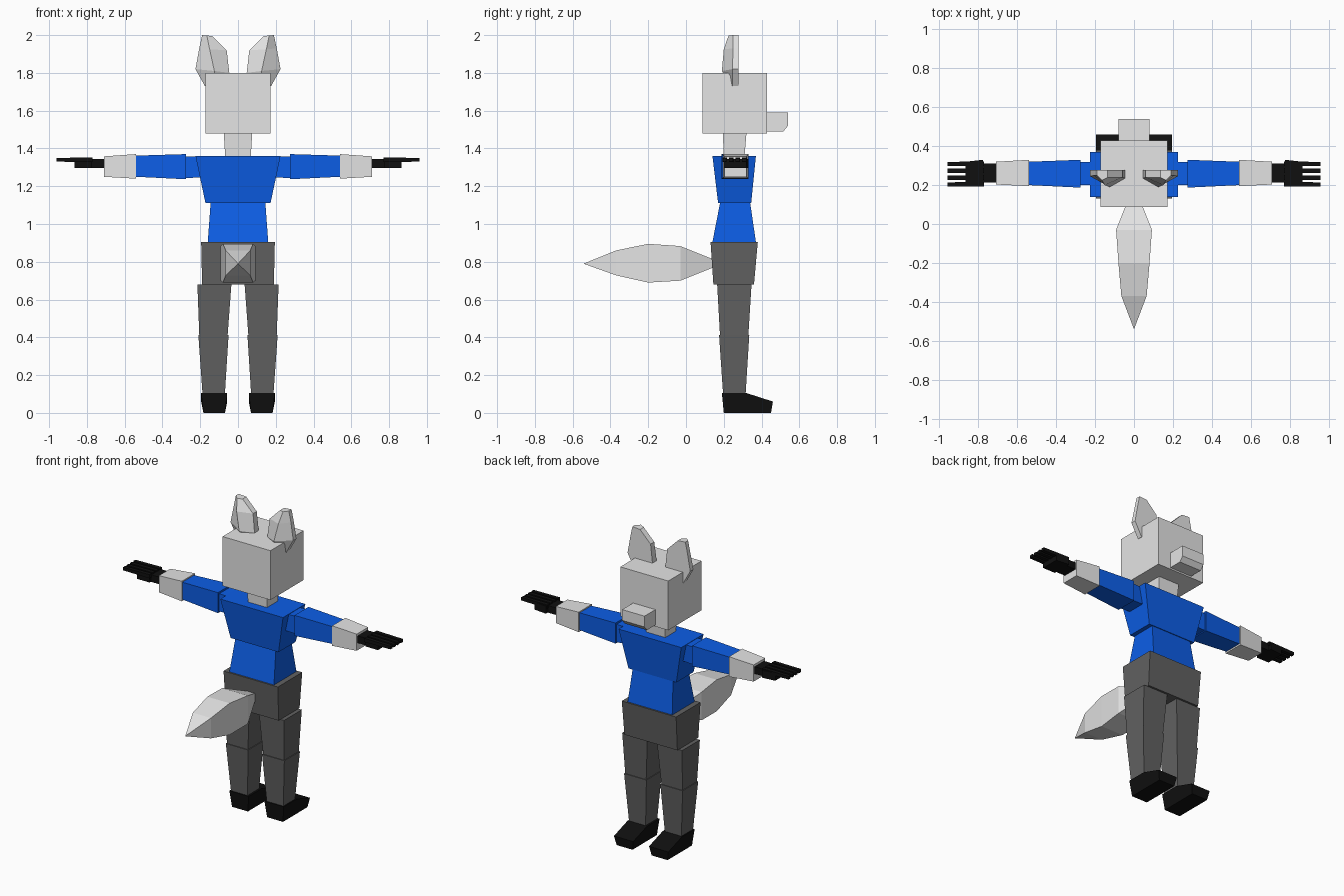
import bpy, bmesh


def material(name, rgb):
    m = bpy.data.materials.new(name)
    m.diffuse_color = (*rgb, 1)
    return m


FUR = material("light_grey_fur", (0.78, 0.78, 0.78))
BLUE = material("blue_shirt", (0.004, 0.115, 0.82))
PANTS = material("dark_grey_trousers", (0.12, 0.12, 0.12))
BLACK = material("black", (0.005, 0.005, 0.005))


def loft(name, rings, mat, side=1):
    """Flat-shaded solid joining rings of equal point count; side=-1 mirrors in x."""
    bm = bmesh.new()
    loops = [[bm.verts.new((x * side, y, z)) for x, y, z in r] for r in rings]
    n = len(loops[0])
    for a, b in zip(loops, loops[1:]):
        for i in range(n):
            j = (i + 1) % n
            bm.faces.new((a[i], a[j], b[j], b[i]))
    bm.faces.new(loops[0][::-1])
    bm.faces.new(loops[-1])
    bmesh.ops.remove_doubles(bm, verts=bm.verts, dist=1e-5)
    bmesh.ops.recalc_face_normals(bm, faces=bm.faces)
    me = bpy.data.meshes.new(name)
    bm.to_mesh(me)
    bm.free()
    me.materials.append(mat)
    ob = bpy.data.objects.new(name, me)
    bpy.context.collection.objects.link(ob)
    return ob


def rect_z(z, x0, x1, y0, y1):
    return [(x0, y0, z), (x1, y0, z), (x1, y1, z), (x0, y1, z)]


def rect_x(x, y0, y1, z0, z1):
    return [(x, y0, z0), (x, y1, z0), (x, y1, z1), (x, y0, z1)]


def rect_y(y, hx, z0, z1):
    return [(-hx, y, z0), (hx, y, z0), (hx, y, z1), (-hx, y, z1)]


# Torso, neck and head
loft("hips", [rect_z(0.68, -0.19, 0.19, 0.145, 0.36),
              rect_z(0.905, -0.195, 0.195, 0.13, 0.38)], PANTS)
loft("abdomen", [rect_z(0.905, -0.16, 0.16, 0.14, 0.37),
                 rect_z(1.11, -0.145, 0.145, 0.18, 0.34)], BLUE)
loft("chest", [rect_z(1.11, -0.172, 0.172, 0.17, 0.345),
               rect_z(1.36, -0.225, 0.225, 0.14, 0.37)], BLUE)
loft("neck", [rect_z(1.36, -0.068, 0.068, 0.2, 0.31),
              rect_z(1.48, -0.075, 0.075, 0.195, 0.32)], FUR)
loft("head", [rect_z(1.48, -0.172, 0.172, 0.087, 0.428),
              rect_z(1.8, -0.172, 0.172, 0.087, 0.428)], FUR)

# Snout with a bevelled lower front edge
snout = [(0.42, 1.49), (0.515, 1.49), (0.54, 1.52), (0.54, 1.59), (0.42, 1.59)]
loft("snout", [[(x, y, z) for y, z in snout] for x in (-0.08, 0.08)], FUR)

# Four-sided tail tapering to a point
loft("tail", [rect_y(0.14, 0.025, 0.768, 0.815), rect_y(-0.03, 0.092, 0.70, 0.883),
              rect_y(-0.20, 0.08, 0.69, 0.895), rect_y(-0.37, 0.065, 0.728, 0.86),
              rect_y(-0.54, 0.0005, 0.789, 0.791)], FUR)


def ear_ring(inner, ridge, outer, y_ridge, y_edge, z_in, z_out):
    zm = (z_in + z_out) / 2
    return [(inner, 0.278, z_in), (inner, y_edge, z_in), (ridge, y_ridge, zm),
            (outer, y_edge + 0.01, z_out), (outer, 0.278, z_out)]


foot = [(0.19, 0.105), (0.32, 0.105), (0.46, 0.06), (0.45, 0), (0.2, 0)]

for s, tag in ((1, "right"), (-1, "left")):
    # Ear: flat front, ridged back
    loft("ear_" + tag, [ear_ring(0.06, 0.12, 0.175, 0.225, 0.235, 1.76, 1.73),
                        ear_ring(0.046, 0.125, 0.225, 0.19, 0.235, 1.80, 1.82),
                        ear_ring(0.06, 0.15, 0.205, 0.20, 0.24, 1.92, 1.93),
                        ear_ring(0.135, 0.165, 0.19, 0.225, 0.24, 1.995, 2.0)], FUR, s)

    # Arm from shoulder to cuff
    loft("shoulder_" + tag, [rect_x(0.12, 0.2, 0.315, 1.25, 1.355),
                             rect_x(0.28, 0.2, 0.32, 1.243, 1.358)], BLUE, s)
    loft("arm_" + tag, [rect_x(0.275, 0.187, 0.33, 1.237, 1.37),
                        rect_x(0.54, 0.2, 0.32, 1.25, 1.362)], BLUE, s)
    loft("forearm_" + tag, [rect_x(0.54, 0.195, 0.33, 1.24, 1.37),
                            rect_x(0.71, 0.203, 0.32, 1.25, 1.358)], FUR, s)

    # Hand: palm, knuckle block and four fingers
    loft("palm_" + tag, [rect_x(0.70, 0.213, 0.31, 1.297, 1.343),
                         rect_x(0.79, 0.213, 0.31, 1.297, 1.343)], BLACK, s)
    loft("knuckles_" + tag, [rect_x(0.775, 0.2, 0.33, 1.297, 1.345),
                             rect_x(0.865, 0.2, 0.32, 1.297, 1.345)], BLACK, s)
    for i in range(4):
        y = 0.192 + i * 0.035
        loft(f"finger_{i + 1}_{tag}", [rect_x(0.77, y, y + 0.025, 1.328, 1.352),
                                       rect_x(0.96, y, y + 0.022, 1.33, 1.35)], BLACK, s)

    # Leg and wedge shoe
    loft("thigh_" + tag, [rect_z(0.41, 0.055, 0.205, 0.18, 0.33),
                          rect_z(0.68, 0.035, 0.215, 0.165, 0.347)], PANTS, s)
    loft("shin_" + tag, [rect_z(0.09, 0.07, 0.187, 0.197, 0.315),
                         rect_z(0.413, 0.05, 0.21, 0.175, 0.335)], PANTS, s)
    loft("shoe_" + tag, [[(0.057 + 0.012 * (z < 0.05), y, z) for y, z in foot],
                         [(0.195 - 0.012 * (z < 0.05), y, z) for y, z in foot]], BLACK, s)
